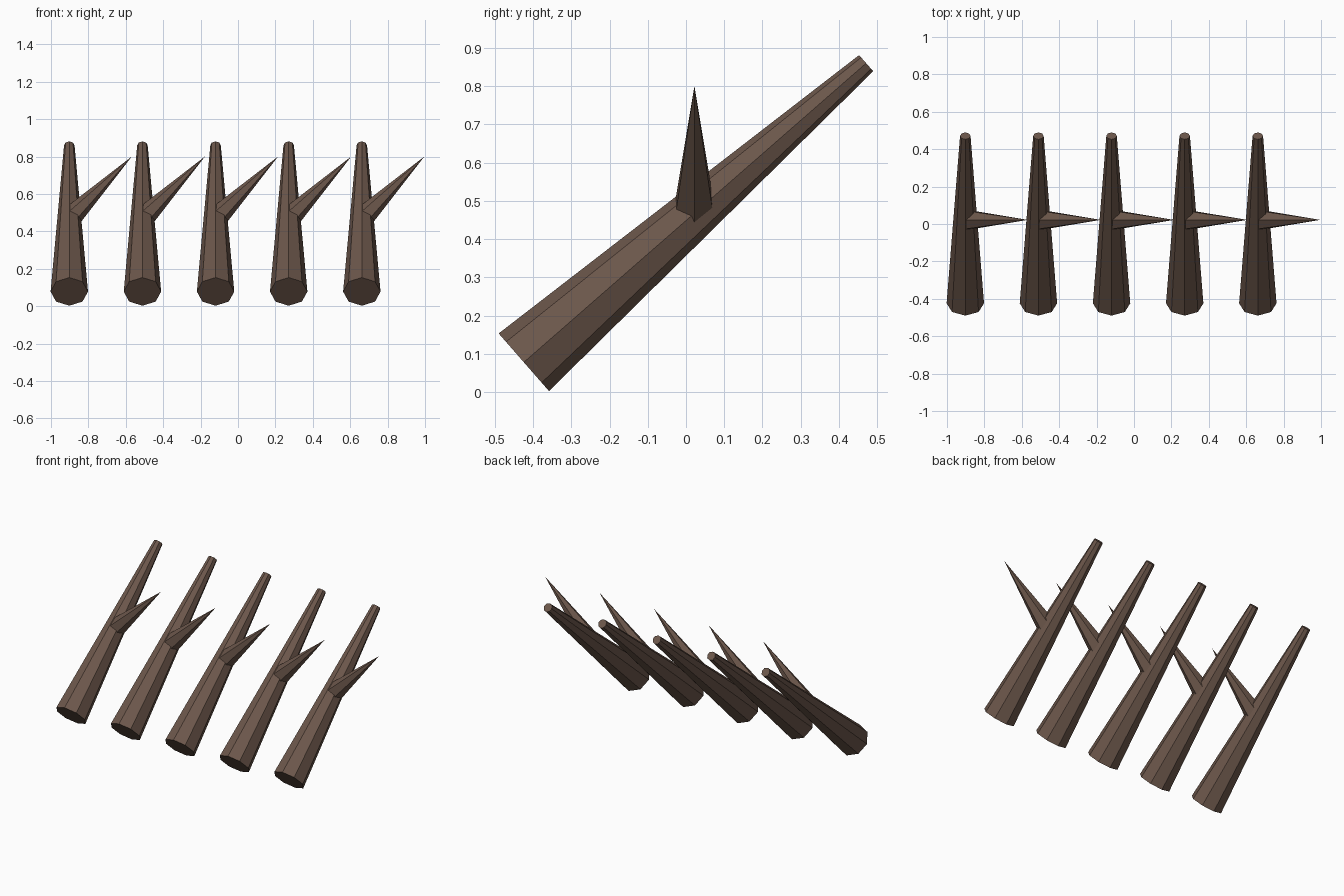
import bpy, math
from mathutils import Vector, Matrix

if "Cube" in bpy.data.objects:
    bpy.data.objects.remove(bpy.data.objects["Cube"])

mat = bpy.data.materials.new("bark")
mat.diffuse_color = (0.15, 0.095, 0.07, 1)
mat.use_nodes = True
mat.node_tree.nodes["Principled BSDF"].inputs["Base Color"].default_value = mat.diffuse_color


def tapered(name, a, b, r1, r2, sides, side_axis):
    """Flat-sided cone from a to b with one corner row along side_axis."""
    a, b = Vector(a), Vector(b)
    z = (b - a).normalized()
    x = Vector(side_axis)
    x = (x - z * x.dot(z)).normalized()
    y = z.cross(x)
    bpy.ops.mesh.primitive_cone_add(vertices=sides, radius1=r1, radius2=r2, depth=(b - a).length)
    ob = bpy.context.object
    # primitive corners start on local +Y
    rot = Matrix((y.cross(z) * -1, x, z)).transposed()
    rot = Matrix((x.cross(z), x, z)).transposed()
    ob.matrix_world = Matrix.Translation((a + b) / 2) @ rot.to_4x4()
    ob.name = name
    ob.data.materials.append(mat)
    return ob


for i in range(5):
    x = -0.902 + 0.391 * i
    # leaning pole
    tapered(f"pole_{i + 1}", (x, -0.424, 0.078), (x, 0.471, 0.86), 0.1, 0.028, 8, (1, 0, 0))
    # side spike, rooted inside the pole
    tapered(f"spike_{i + 1}", (x, 0.022, 0.467), (x + 0.334, 0.022, 0.80), 0.06, 0.0, 6, (0, 0, -1))
